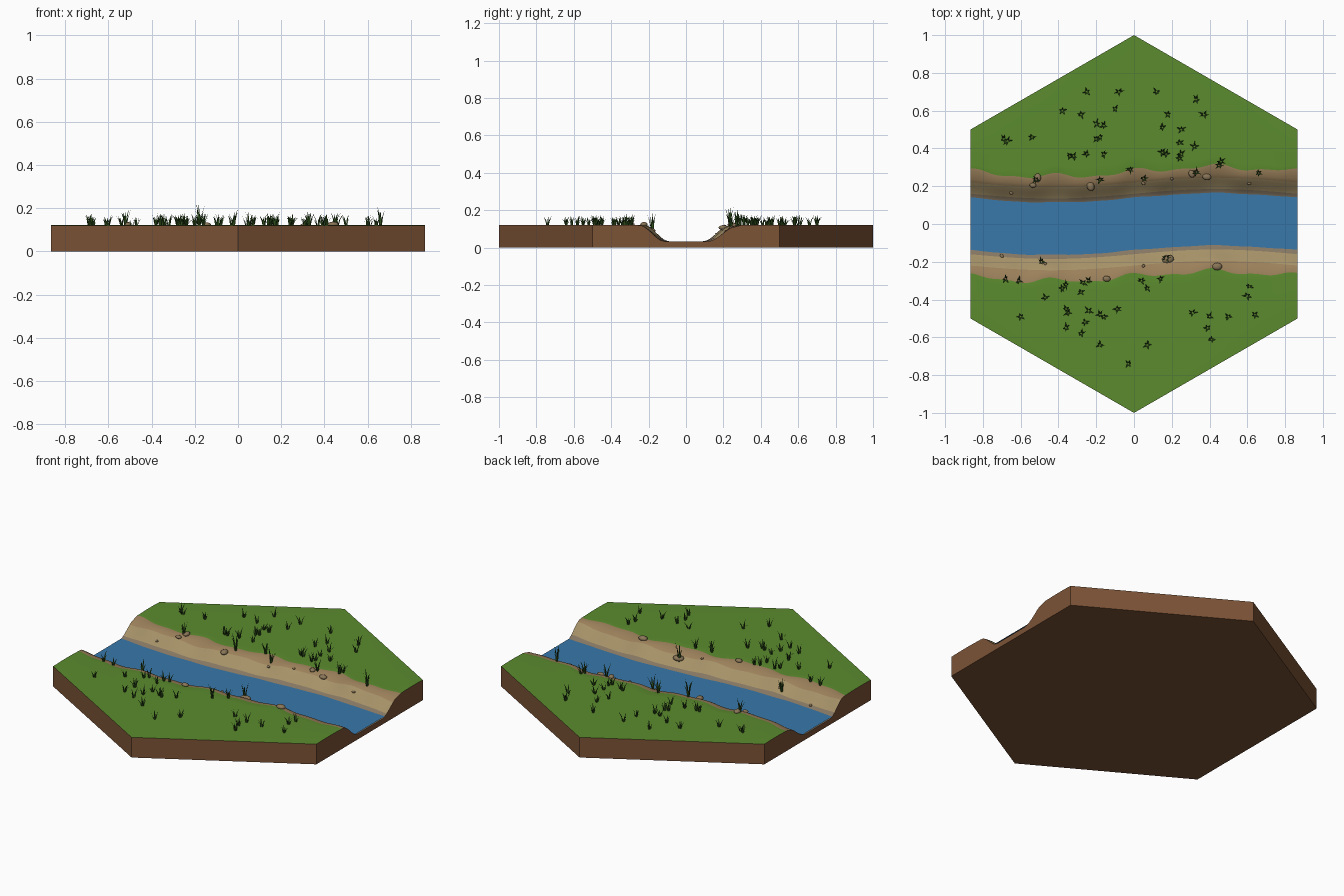
import bpy, bmesh, math, random
from mathutils import Vector, Matrix

if "Cube" in bpy.data.objects:
    bpy.data.objects.remove(bpy.data.objects["Cube"])

random.seed(4)
W = math.sqrt(3) / 2      # half width of the hexagon
TOP, WATER_Z = 0.12, 0.04


def mat(name, r, g, b):
    lin = lambda c: ((c / 255 + 0.055) / 1.055) ** 2.4
    m = bpy.data.materials.new(name)
    m.diffuse_color = (lin(r), lin(g), lin(b), 1)
    m.use_nodes = True
    m.node_tree.nodes["Principled BSDF"].inputs["Base Color"].default_value = m.diffuse_color
    return m


GRASS = mat("grass green", 91, 139, 46)
SOIL = mat("soil brown", 124, 83, 54)
SAND = mat("sand", 166, 146, 104)
DIRT = mat("dry dirt", 156, 129, 91)
MUD = mat("wet mud", 134, 119, 98)
WATER = mat("water blue", 56, 120, 170)
BLADE = mat("dark blade green", 52, 88, 32)
STONE = mat("stone", 138, 118, 88)


def finish(bm, name, mats, smooth=True):
    me = bpy.data.meshes.new(name)
    bm.to_mesh(me)
    bm.free()
    for m in mats:
        me.materials.append(m)
    ob = bpy.data.objects.new(name, me)
    bpy.context.collection.objects.link(ob)
    if smooth:
        bpy.ops.object.select_all(action='DESELECT')
        ob.select_set(True)
        bpy.context.view_layer.objects.active = ob
        bpy.ops.object.shade_smooth_by_angle(angle=math.radians(35))
    return ob


def centre(x):            # river centre line
    return 0.025 * math.sin(math.pi * x / W)


def grass_edge(x, side):  # wavy distance from centre line to the grass
    return 0.277 + 0.012 * math.sin(15 * x + 1.5 * side) + 0.007 * math.sin(29 * x + side)


def bank_height(d, g):
    t = min(max((d - 0.115) / (g * 0.96 - 0.115), 0), 1)
    return 0.034 + (TOP - 0.034) * t * t * (3 - 2 * t)


def height(x, y):
    d = y - centre(x)
    return bank_height(abs(d), grass_edge(x, 1 if d > 0 else -1))


# ground: lofted cross-sections along x, with bank and grass bands
BANDS = [0.115, 0.135, 0.147, 0.16, 0.175, 0.19, 0.205, 0.22, 0.237]
GRASS_STEPS = [0, 0.08, 0.35, 0.7, 1]
N = 80
bm = bmesh.new()
rows = []
for i in range(N + 1):
    x = -W + 2 * W * i / N
    lim, c = 1 - abs(x) / math.sqrt(3), centre(x)

    def half(side):
        g = grass_edge(x, side)
        pts = [(c + side * d, bank_height(d, g)) for d in BANDS]
        y0 = c + side * g
        for k in GRASS_STEPS:
            pts.append((y0 + (side * lim - y0) * k, TOP + (0.002 if k in (0.35, 0.7) else 0)))
        return pts
    prof = half(-1)[::-1] + half(1)
    rows.append([bm.verts.new((x, y, z)) for y, z in prof])
M = len(rows[0])
HALF = M // 2
for a, b in zip(rows, rows[1:]):
    for j in range(M - 1):
        f = bm.faces.new((a[j], b[j], b[j + 1], a[j + 1]))
        k = min(j, M - 2 - j)                  # band counted from the rim
        k = HALF - 1 - k                       # band counted from the river
        f.material_index = 4 if k <= 3 else 2 if k <= 7 else 3 if k <= 9 else 0
# soil sides and base
base = [[bm.verts.new((v.co.x, v.co.y, 0)) for v in r] for r in rows]
for i in range(N):
    for j, flip in ((0, False), (M - 1, True)):
        q = (base[i][j], base[i + 1][j], rows[i + 1][j], rows[i][j])
        bm.faces.new(q[::-1] if flip else q).material_index = 1
    for j in range(M - 1):
        bm.faces.new((base[i][j], base[i][j + 1], base[i + 1][j + 1], base[i + 1][j])).material_index = 1
for j in range(M - 1):
    for i, flip in ((0, True), (N, False)):
        q = (base[i][j], base[i][j + 1], rows[i][j + 1], rows[i][j])
        bm.faces.new(q[::-1] if flip else q).material_index = 1
finish(bm, "ground", [GRASS, SOIL, SAND, DIRT, MUD])

# water: flat strip following the river
bm = bmesh.new()
strip = []
for i in range(N + 1):
    x = -W + 2 * W * i / N
    strip.append([bm.verts.new((x, centre(x) + s * 0.145, WATER_Z)) for s in (-1, 1)])
for a, b in zip(strip, strip[1:]):
    bm.faces.new((a[0], b[0], b[1], a[1]))
finish(bm, "water", [WATER])


# grass tufts: curved tapering blades fanned round a point
def tuft(bm, x, y, h, n):
    z = height(x, y) - 0.003
    a0 = random.uniform(0, 6.28)
    for k in range(n):
        a = a0 + 2 * math.pi * k / n + random.uniform(-0.4, 0.4)
        out = Vector((math.cos(a), math.sin(a), 0))
        side = Vector((-out.y, out.x, 0)) * 0.0048
        hh = h * random.uniform(0.65, 1.05)
        lean = random.uniform(0.012, 0.028)
        p = Vector((x, y, z)) + out * 0.004
        m = p + out * lean * 0.35 + Vector((0, 0, hh * 0.55))
        t = p + out * lean + Vector((0, 0, hh))
        v = [bm.verts.new(c) for c in (p - side, p + side, m + side * 0.75, m - side * 0.75, t)]
        bm.faces.new(v[:4])
        bm.faces.new((v[3], v[2], v[4]))


NORTH = [(-.25, .7), (-.08, .7), (.12, .7), (-.38, .6), (-.28, .58), (-.1, .61), (.15, .51),
         (.18, .58), (.33, .66), (.37, .58), (-.67, .44), (-.54, .46), (-.2, .53), (-.16, .52),
         (-.2, .45), (-.18, .46), (-.25, .37), (-.32, .36), (-.16, .37), (.15, .38), (.17, .37),
         (.25, .37), (.25, .5), (.24, .35), (.32, .41), (.46, .33), (-.34, .36), (-.69, .45), (.24, .43)]
SOUTH = [(-.68, -.29), (-.61, -.3), (-.36, -.32), (-.38, -.34), (-.27, -.31), (-.28, -.36), (-.24, -.3),
         (.04, -.3), (.07, -.34), (.14, -.29), (-.47, -.39), (-.36, -.45), (-.35, -.47), (-.6, -.49),
         (-.24, -.46), (-.26, -.52), (-.28, -.58), (-.18, -.48), (-.16, -.49), (-.09, -.45), (-.36, -.55),
         (-.18, -.64), (.07, -.64), (-.03, -.74), (.31, -.47), (.4, -.49), (.39, -.55), (.41, -.61),
         (.5, -.49), (.64, -.48), (.61, -.33), (.6, -.38)]
bm = bmesh.new()
for x, y in NORTH + SOUTH:
    tuft(bm, x, y, random.uniform(0.045, 0.062), 5)
finish(bm, "grass_tufts", [BLADE], False)

# taller reeds on the banks
bm = bmesh.new()
for x, y, h in [(-.49, -.2, .08), (.17, -.18, .115), (-.02, .29, .08), (.45, .31, .07), (.33, .275, .07),
                (.66, .27, .095), (-.52, .235, .08), (-.18, .235, .105), (.05, .24, .09)]:
    tuft(bm, x, y, h, 6)
finish(bm, "reeds", [BLADE], False)

# stones: flattened low-poly balls
bm = bmesh.new()
for x, y, r in [(-.51, .245, .024), (-.535, .205, .018), (-.23, .2, .027), (.385, .25, .024), (.305, .265, .021),
                (.18, -.187, .032), (.44, -.225, .027), (-.145, -.29, .021), (-.7, -.17, .012), (-.65, .165, .011),
                (.05, .215, .011), (.05, -.222, .01), (.2, .24, .01), (-.47, -.21, .011), (.61, .215, .011)]:
    T = (Matrix.Translation((x, y, height(x, y) + r * 0.15))
         @ Matrix.Rotation(random.uniform(0, 3.1), 4, 'Z')
         @ Matrix.Diagonal((r, r * 0.75, r * 0.5, 1)))
    bmesh.ops.create_icosphere(bm, subdivisions=2, radius=1, matrix=T)
finish(bm, "stones", [STONE])
